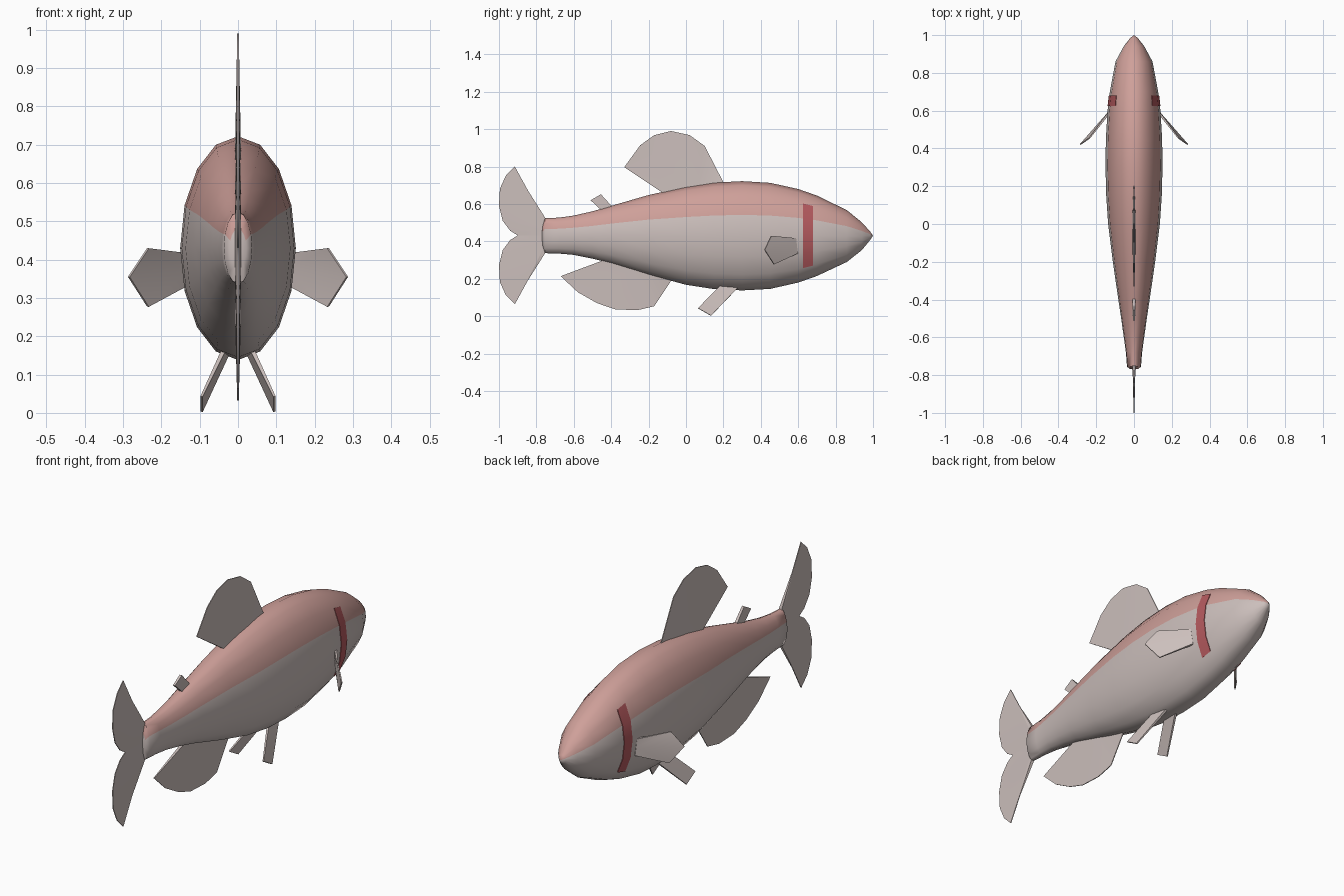
import bpy, bmesh, math
from mathutils import Vector

if "Cube" in bpy.data.objects:
    bpy.data.objects.remove(bpy.data.objects["Cube"])


def material(name, rgb):
    m = bpy.data.materials.new(name)
    m.diffuse_color = (*rgb, 1)
    m.use_nodes = True
    m.node_tree.nodes["Principled BSDF"].inputs["Base Color"].default_value = m.diffuse_color
    return m


SKIN = material("pale_skin", (0.60, 0.52, 0.50))
BACK = material("pink_back", (0.62, 0.35, 0.32))
BAND = material("red_band", (0.45, 0.10, 0.11))
SIDES = 16

# Body stations: y, top z, bottom z, half width
STATIONS = [
    (-0.768, 0.48, 0.38, 0.022), (-0.755, 0.524, 0.337, 0.037),
    (-0.68, 0.527, 0.335, 0.043), (-0.6, 0.538, 0.328, 0.054),
    (-0.5, 0.561, 0.308, 0.068), (-0.4, 0.590, 0.283, 0.083),
    (-0.2, 0.648, 0.222, 0.112), (0.0, 0.692, 0.168, 0.137),
    (0.15, 0.714, 0.145, 0.147), (0.3, 0.722, 0.138, 0.151),
    (0.45, 0.713, 0.146, 0.149), (0.6, 0.680, 0.180, 0.140),
    (0.7, 0.645, 0.215, 0.128), (0.86, 0.567, 0.290, 0.098),
    (0.94, 0.502, 0.353, 0.055), (0.985, 0.452, 0.408, 0.020),
]


def section(y):
    """Centre height, half height and half width of the body at y."""
    for a, b in zip(STATIONS, STATIONS[1:]):
        if a[0] <= y <= b[0]:
            f = (y - a[0]) / (b[0] - a[0])
            t, u, w = [a[i] + f * (b[i] - a[i]) for i in (1, 2, 3)]
            return (t + u) / 2, (t - u) / 2, w


def skin_point(y, k, grow=0.0):
    """Point on the body; k counts sides from the top."""
    c, h, w = section(y)
    a = 2 * math.pi * k / SIDES
    return ((w + grow) * math.sin(a), y, c + (h + grow) * math.cos(a))


def finish(name, bm, mats, angle=40):
    bmesh.ops.recalc_face_normals(bm, faces=bm.faces)
    me = bpy.data.meshes.new(name)
    bm.to_mesh(me)
    bm.free()
    for m in mats:
        me.materials.append(m)
    ob = bpy.data.objects.new(name, me)
    bpy.context.collection.objects.link(ob)
    bpy.ops.object.select_all(action='DESELECT')
    ob.select_set(True)
    bpy.context.view_layer.objects.active = ob
    bpy.ops.object.shade_smooth_by_angle(angle=math.radians(angle))
    return ob


# Body: lofted rings with a pink back over the top six sides
bm = bmesh.new()
rings = [[bm.verts.new(skin_point(s[0], k)) for k in range(SIDES)] for s in STATIONS]
tail_end = bm.verts.new((0, -0.77, 0.43))
nose = bm.verts.new((0, 1.0, 0.43))
for k in range(SIDES):
    j = (k + 1) % SIDES
    faces = [bm.faces.new((a[k], a[j], b[j], b[k])) for a, b in zip(rings, rings[1:])]
    faces.append(bm.faces.new((rings[-1][k], rings[-1][j], nose)))
    bm.faces.new((rings[0][k], rings[0][j], tail_end))
    for f in faces:
        f.material_index = int(k < 3 or k >= SIDES - 3)
finish("body", bm, [SKIN, BACK], 60)

# Gill bands: thin raised strips on both sides
for side, name in ((1, "gill_band_right"), (-1, "gill_band_left")):
    bm = bmesh.new()
    rows = [[bm.verts.new(skin_point(y, side * k, g))
             for y, g in ((0.625, -0.003), (0.625, 0.003), (0.68, 0.003), (0.68, -0.003))]
            for k in range(2, 7)]
    for a, b in zip(rows, rows[1:]):
        for i in range(4):
            j = (i + 1) % 4
            bm.faces.new((a[i], a[j], b[j], b[i]))
    bm.faces.new(rows[0])
    bm.faces.new(rows[-1])
    finish(name, bm, [BAND])


def fin(name, points, base=0.008, edge=0.002):
    """Thin blade: first and last points form the thick root."""
    pts = [Vector(p) for p in points]
    root = (pts[0] + pts[-1]) / 2
    n = Vector()
    for p, q in zip(pts, pts[1:]):
        n += (p - root).cross(q - root)
    n.normalize()
    bm = bmesh.new()
    last = len(pts) - 1
    sheets = []
    for s in (1, -1):
        vs = [bm.verts.new(p + n * s * (base if i in (0, last) else edge))
              for i, p in enumerate(pts)]
        c = bm.verts.new(root + n * s * base)
        for p, q in zip(vs, vs[1:]):
            bm.faces.new((c, p, q))
        sheets.append(vs + [c])
    a, b = sheets
    for i in range(len(a)):
        j = (i + 1) % len(a)
        bm.faces.new((a[i], a[j], b[j], b[i]))
    return finish(name, bm, [SKIN])


def flat(outline):
    return [(0, y, z) for y, z in outline]


# Fins on the centre line
fin("dorsal_fin", flat([
    (0.21, 0.69), (0.2, 0.716), (0.1, 0.91), (0.02, 0.968), (-0.08, 0.99),
    (-0.17, 0.968), (-0.245, 0.914), (-0.33, 0.797), (-0.11, 0.65)]))
fin("adipose_fin", flat([
    (-0.38, 0.57), (-0.455, 0.652), (-0.51, 0.62), (-0.44, 0.555)]), 0.008, 0.006)
fin("anal_fin", flat([
    (-0.07, 0.21), (-0.086, 0.18), (-0.17, 0.053), (-0.262, 0.032), (-0.38, 0.037),
    (-0.476, 0.07), (-0.578, 0.128), (-0.67, 0.214), (-0.44, 0.30)]))

# Tail: one lobe, repeated upside down
LOBE = [(-0.75, 0.09), (-0.845, 0.24), (-0.915, 0.368), (-0.963, 0.32), (-0.995, 0.25),
        (-1.0, 0.158), (-0.98, 0.078), (-0.94, 0.025), (-0.9, 0.0), (-0.75, 0.0)]
for s, name in ((1, "upper_tail_lobe"), (-1, "lower_tail_lobe")):
    fin(name, flat([(y, 0.432 + s * z) for y, z in LOBE]))

# Paired fins
PECTORAL = [(0.135, 0.585, 0.417), (0.235, 0.455, 0.430), (0.285, 0.42, 0.355),
            (0.235, 0.47, 0.277), (0.13, 0.594, 0.335)]
PELVIC = [(0.03, 0.275, 0.15), (0.095, 0.134, 0.003), (0.095, 0.064, 0.043), (0.03, 0.20, 0.18)]
for s, side in ((1, "right"), (-1, "left")):
    for part, outline in (("pectoral", PECTORAL), ("pelvic", PELVIC)):
        fin(f"{part}_fin_{side}", [(s * x, y, z) for x, y, z in outline], 0.006, 0.003)
